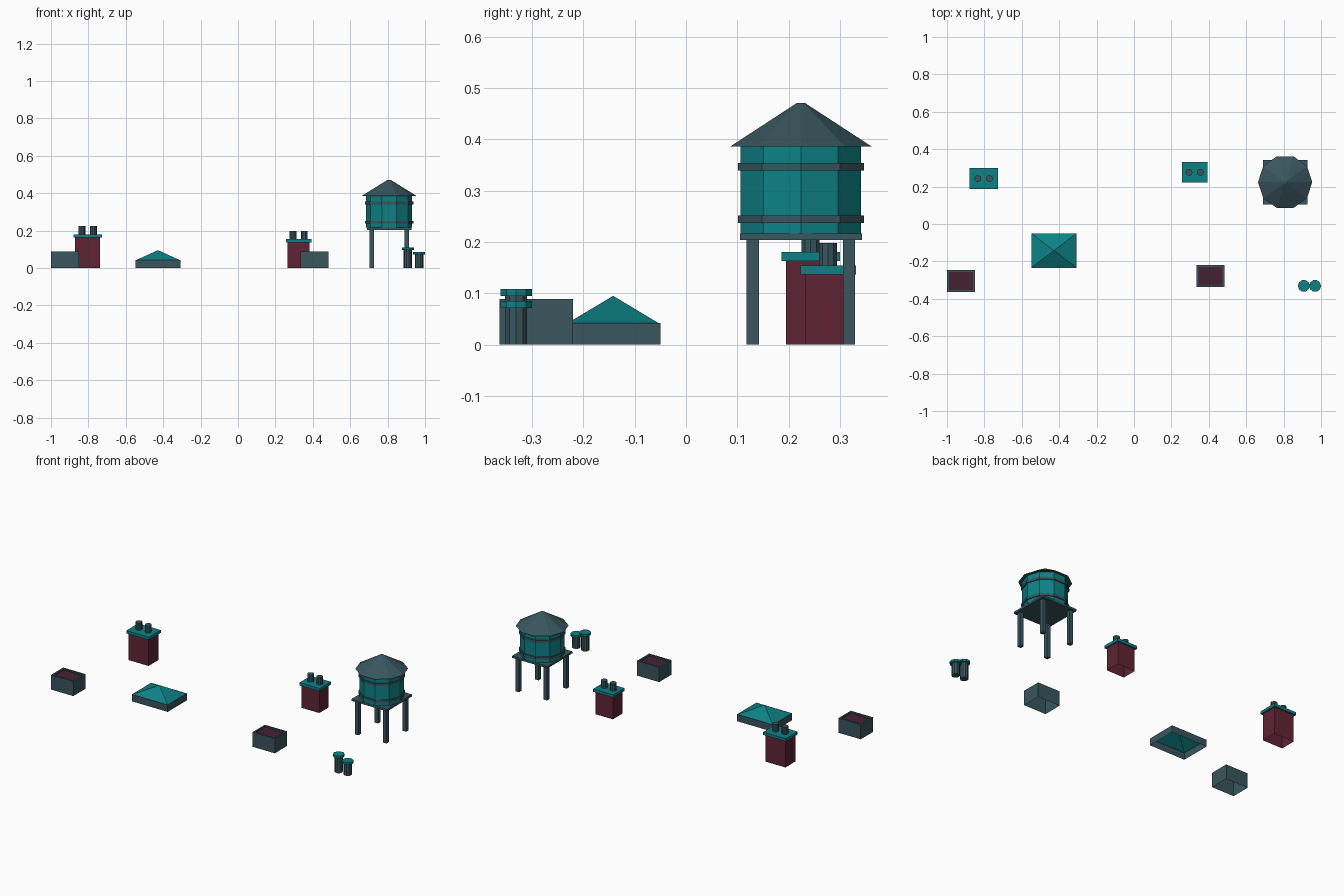
import bpy, bmesh, math
from mathutils import Matrix, Vector

if "Cube" in bpy.data.objects:
    bpy.data.objects.remove(bpy.data.objects["Cube"], do_unlink=True)


def material(name, rgb):
    m = bpy.data.materials.new(name)
    m.use_nodes = True
    m.diffuse_color = (*rgb, 1)
    m.node_tree.nodes["Principled BSDF"].inputs["Base Color"].default_value = (*rgb, 1)
    return m


teal = material("teal metal", (0.004, 0.22, 0.235))
slate = material("slate grey", (0.04, 0.092, 0.11))
maroon = material("maroon brick", (0.115, 0.017, 0.036))
plum = material("dark plum", (0.06, 0.015, 0.032))


def finish(name, bm, *mats):
    bmesh.ops.recalc_face_normals(bm, faces=bm.faces)
    mesh = bpy.data.meshes.new(name)
    bm.to_mesh(mesh)
    bm.free()
    for m in mats:
        mesh.materials.append(m)
    obj = bpy.data.objects.new(name, mesh)
    bpy.context.collection.objects.link(obj)
    return obj


def box_bm(x, y, z0, z1, hx, hy, open_bottom=False):
    bm = bmesh.new()
    mat = Matrix.Translation((x, y, (z0 + z1) / 2)) @ Matrix.Diagonal((2 * hx, 2 * hy, z1 - z0, 1))
    bmesh.ops.create_cube(bm, size=1, matrix=mat)
    if open_bottom:
        low = [f for f in bm.faces if f.normal.z < -0.9]
        bmesh.ops.delete(bm, geom=low, context="FACES_ONLY")
    return bm


def top_face(bm):
    bm.normal_update()
    return max(bm.faces, key=lambda f: f.calc_center_median().z)


def box(name, mat, *dims, **kw):
    return finish(name, box_bm(*dims, **kw), mat)


def drum(name, mat, x, y, z0, z1, r0, r1=None, sides=10):
    bm = bmesh.new()
    bmesh.ops.create_cone(bm, cap_ends=True, segments=sides, radius1=r0,
                          radius2=r0 if r1 is None else r1, depth=z1 - z0)
    # Put one corner on the x axis
    v = max(bm.verts, key=lambda v: v.co.x)
    turn = Matrix.Rotation(-math.atan2(v.co.y, v.co.x), 4, "Z")
    bmesh.ops.transform(bm, matrix=Matrix.Translation((x, y, (z0 + z1) / 2)) @ turn, verts=bm.verts)
    return finish(name, bm, mat)


# Water tower
tx, ty = 0.808, 0.224
for sx, side in ((-1, "right"), (1, "left")):
    for sy, end in ((-1, "front"), (1, "back")):
        box(f"tower_leg_{end}_{side}", slate, tx + sx * 0.094, ty + sy * 0.094, 0, 0.204, 0.0118, 0.0118)
box("tower_platform", slate, tx, ty, 0.204, 0.216, 0.119, 0.119)
drum("tower_tank", teal, tx, ty, 0.216, 0.386, 0.1235)
for name, z in (("lower", 0.237), ("upper", 0.339)):
    drum(f"tank_{name}_band", slate, tx, ty, z, z + 0.015, 0.129)
drum("tower_roof", slate, tx, ty, 0.386, 0.471, 0.145, 0.008)


# Chimneys: brick stack, overhanging cap and two pots
def chimney(name, x, y, height, hx, hy, spread):
    box(name + "_stack", maroon, x, y, 0, height, hx, hy, open_bottom=True)
    cap = height + 0.017
    box(name + "_cap", teal, x, y, height, cap, hx + 0.009, hy + 0.009)
    for s, side in ((-1, "right"), (1, "left")):
        drum(f"{name}_pot_{side}", slate, x + s * spread, y, cap, cap + 0.044, 0.0185)


chimney("tall_chimney", -0.804, 0.243, 0.163, 0.067, 0.048, 0.031)
chimney("short_chimney", 0.324, 0.277, 0.137, 0.059, 0.045, 0.030)


# Roof boxes with a sunken panel
def roof_box(name, x, y):
    bm = box_bm(x, y, 0, 0.089, 0.0745, 0.0585, open_bottom=True)
    face = top_face(bm)
    bmesh.ops.inset_region(bm, faces=[face], thickness=0.014)
    floor = bmesh.ops.extrude_face_region(bm, geom=[face])["geom"]
    bmesh.ops.delete(bm, geom=[face], context="FACES_ONLY")
    bmesh.ops.translate(bm, vec=Vector((0, 0, -0.008)),
                        verts=[g for g in floor if isinstance(g, bmesh.types.BMVert)])
    for g in floor:
        if isinstance(g, bmesh.types.BMFace):
            g.material_index = 1
    finish(name, bm, slate, plum)


roof_box("right_roof_box", -0.9255, -0.305)
roof_box("left_roof_box", 0.409, -0.279)

# Skylight: low kerb with a hollow pyramid roof
bm = box_bm(-0.428, -0.142, 0, 0.042, 0.12, 0.092, open_bottom=True)
face = top_face(bm)
bmesh.ops.inset_region(bm, faces=[face], thickness=0.005)
for f in bmesh.ops.poke(bm, faces=[face])["faces"]:
    f.material_index = 1
max(bm.verts, key=lambda v: len(v.link_faces) - abs(v.co.x + 0.428)).co.z = 0.095
finish("skylight", bm, slate, teal)

# Capped vent pipes
for name, x, h in (("tall_vent", 0.908, 0.095), ("short_vent", 0.968, 0.071)):
    drum(name + "_pipe", slate, x, -0.331, 0, h, 0.0225)
    drum(name + "_cap", teal, x, -0.331, h, h + 0.0135, 0.032)
